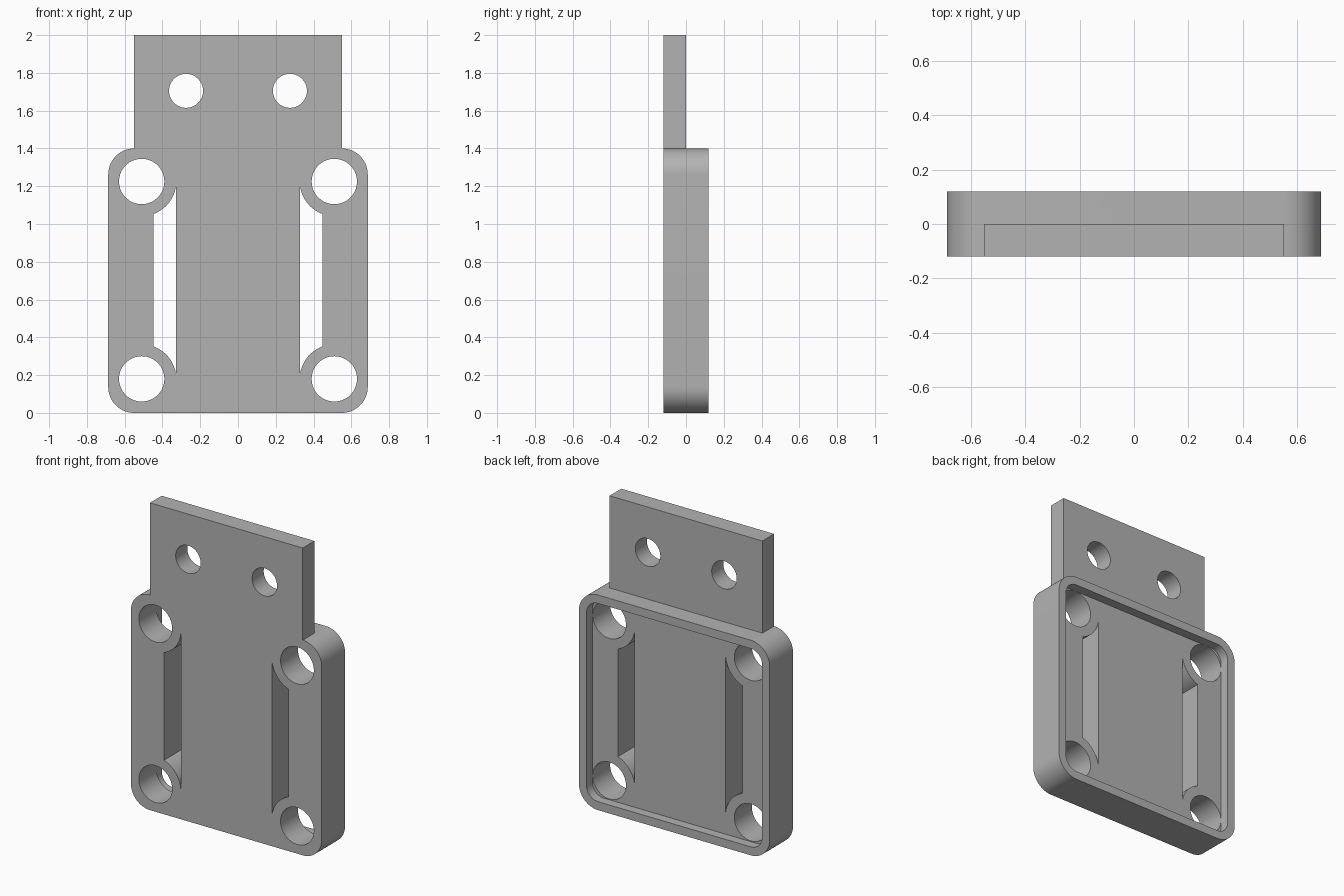
import bpy, bmesh
from math import sin, cos, pi, radians, acos

if "Cube" in bpy.data.objects:
    bpy.data.objects.remove(bpy.data.objects["Cube"], do_unlink=True)

grey = bpy.data.materials.new("plain grey")
grey.use_nodes = True
COLOUR = (0.45, 0.45, 0.45, 1)
grey.diffuse_color = COLOUR
grey.node_tree.nodes["Principled BSDF"].inputs["Base Color"].default_value = COLOUR

FRONT, BACK, FLOOR = -0.12, 0.12, 0.06
W, H, TAB_W, TOP = 0.687, 1.4, 0.55, 2.0
HOLE_X, HOLE_LOW, HOLE_HIGH, HOLE_R = 0.51, 0.18, 1.225, 0.12
RIM = 0.055


def arc(cx, cz, r, a0, a1, n=14):
    """Points on an arc in the XZ plane, angles in radians."""
    return [(cx + r * cos(a0 + (a1 - a0) * i / n),
             cz + r * sin(a0 + (a1 - a0) * i / n)) for i in range(n + 1)]


def prism(name, outline, y0, y1):
    """Extrude an XZ outline from y0 to y1."""
    bm = bmesh.new()
    face = bm.faces.new([bm.verts.new((x, y0, z)) for x, z in outline])
    new = bmesh.ops.extrude_face_region(bm, geom=[face])["geom"]
    moved = [v for v in new if isinstance(v, bmesh.types.BMVert)]
    bmesh.ops.translate(bm, verts=moved, vec=(0, y1 - y0, 0))
    bmesh.ops.recalc_face_normals(bm, faces=bm.faces)
    mesh = bpy.data.meshes.new(name)
    bm.to_mesh(mesh)
    bm.free()
    mesh.materials.append(grey)
    obj = bpy.data.objects.new(name, mesh)
    bpy.context.collection.objects.link(obj)
    return obj


def cut(target, outline, y0=-0.3, y1=0.3):
    """Subtract a prism from the target."""
    cutter = prism("cutter", outline, y0, y1)
    cutter.hide_render = True
    mod = target.modifiers.new("cut", 'BOOLEAN')
    mod.operation, mod.solver, mod.object = 'DIFFERENCE', 'EXACT', cutter
    bpy.context.view_layer.objects.active = target
    bpy.ops.object.modifier_apply(modifier=mod.name)
    bpy.data.objects.remove(cutter, do_unlink=True)


def circle(x, z, r):
    return arc(x, z, r, 0, 2 * pi, 64)[:-1]


def mirrored(half):
    """Close a right-hand half outline with its mirror image."""
    return half + [(-x, z) for x, z in reversed(half)]


# Plate and mounting tab share one silhouette
r = W - TAB_W
half = (arc(W - r, r, r, -pi / 2, 0) + arc(W - r, H - r, r, 0, pi / 2)
        + [(TAB_W, TOP)])
plate = prism("mounting_plate", mirrored(half), FRONT, BACK)

# Thin the tab down to half depth
cut(plate, [(-0.6, H), (0.6, H), (0.6, 2.2), (-0.6, 2.2)], 0, 0.3)

# Shallow recess in the back, leaving a rim
ri, wi = r - RIM, W - RIM
cut(plate, mirrored(arc(wi - ri, r, ri, -pi / 2, 0)
                    + arc(wi - ri, H - r, ri, 0, pi / 2)), FLOOR, 0.3)

# Corner holes, tab holes and side slots
INNER, OUTER, BOSS = 0.328, 0.448, 0.183
a = acos((HOLE_X - OUTER) / BOSS)
for s in (-1, 1):
    for z in (HOLE_LOW, HOLE_HIGH):
        cut(plate, circle(s * HOLE_X, z, HOLE_R))
    cut(plate, circle(s * 0.275, 1.705, 0.09))
    slot = (arc(HOLE_X, HOLE_HIGH, BOSS, pi + a, pi + 0.08)
            + arc(HOLE_X, HOLE_LOW, BOSS, pi - 0.08, pi - a))
    cut(plate, [(s * x, z) for x, z in slot])

# Smooth round walls, sharp edges
bpy.ops.object.select_all(action='DESELECT')
plate.select_set(True)
bpy.context.view_layer.objects.active = plate
bpy.ops.object.shade_smooth_by_angle(angle=radians(30))
